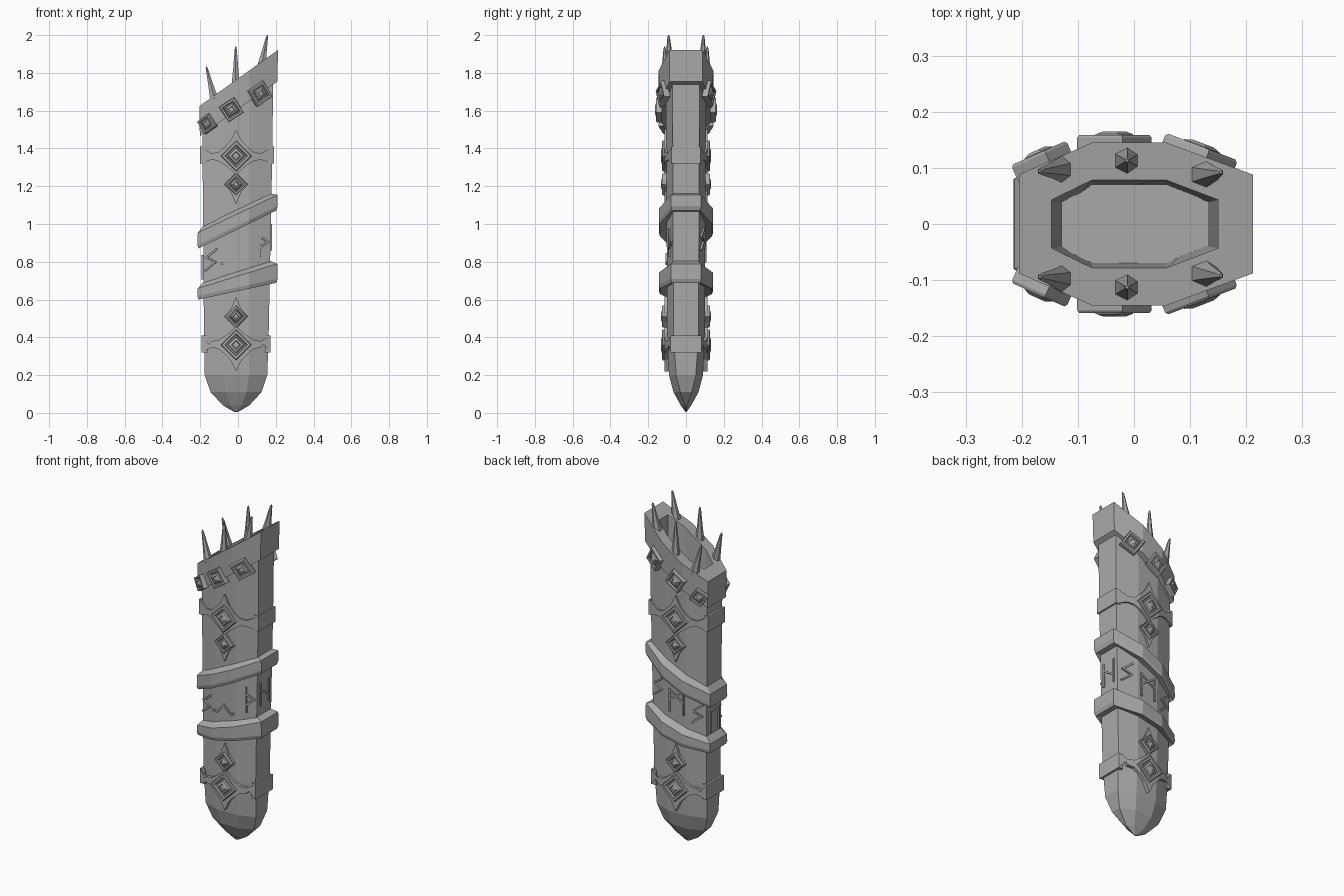
import bpy, bmesh
from math import radians
from mathutils import Matrix, Vector

cube = bpy.data.objects.get("Cube")
if cube:
    bpy.data.objects.remove(cube)

metal = bpy.data.materials.new("plain_grey")
metal.use_nodes = True
metal.diffuse_color = (0.4, 0.4, 0.4, 1)
metal.node_tree.nodes["Principled BSDF"].inputs["Base Color"].default_value = (0.4, 0.4, 0.4, 1)


def loft(name, rings, matrix=Matrix(), cap_start=True, cap_end=True):
    """Skin a row of equal point rings into one flat-shaded object."""
    bm = bmesh.new()
    rows = [[bm.verts.new(matrix @ Vector(p)) for p in ring] for ring in rings]
    n = len(rows[0])
    for a, b in zip(rows, rows[1:]):
        for i in range(n):
            j = (i + 1) % n
            bm.faces.new((a[i], a[j], b[j], b[i]))
    if cap_start:
        bm.faces.new(rows[0])
    if cap_end:
        bm.faces.new(rows[-1])
    bmesh.ops.recalc_face_normals(bm, faces=bm.faces)
    mesh = bpy.data.meshes.new(name)
    bm.to_mesh(mesh)
    bm.free()
    mesh.materials.append(metal)
    ob = bpy.data.objects.new(name, mesh)
    bpy.context.collection.objects.link(ob)
    return ob


def slant(left, right):
    """Height that rises across the width."""
    return lambda x: left + (right - left) * (x + 0.21) / 0.42


def section(xl, xr, side, front, z, xa=-0.075, xb=0.058):
    """Eight-sided cross-section; z is a number or a function of x."""
    pts = [(xl, -side), (xa, -front), (xb, -front), (xr, -side),
           (xr, side), (xb, front), (xa, front), (xl, side)]
    return [(x, y, z(x) if callable(z) else z) for x, y in pts]


def frame(x, y, z, yaw):
    """Local x along a wall, local y up, local z outward; yaw 0 faces front."""
    return (Matrix.Translation((x, y, z)) @ Matrix.Rotation(radians(yaw), 4, 'Z')
            @ Matrix.Rotation(radians(90), 4, 'X'))


# Sheath body with a rounded, pointed tip
loft("sheath_body", [
    section(-0.02, 0.0, 0.001, 0.003, 0.005, -0.013, -0.007),
    section(-0.08, 0.06, 0.006, 0.028, 0.04, -0.04, 0.02),
    section(-0.145, 0.125, 0.03, 0.066, 0.11, -0.065, 0.045),
    section(-0.176, 0.155, 0.052, 0.09, 0.2),
    section(-0.18, 0.162, 0.066, 0.1, 0.4),
    section(-0.188, 0.182, 0.07, 0.104, 1.4),
    section(-0.19, 0.187, 0.072, 0.108, slant(1.55, 1.85))], cap_end=False)

# Slanted mouth collar with the tapering hollow
top = slant(1.62, 1.92)
low = slant(1.46, 1.755)
loft("mouth_collar", [
    section(-0.18, 0.18, 0.065, 0.1, low),
    section(-0.202, 0.208, 0.086, 0.138, low),
    section(-0.205, 0.212, 0.088, 0.145, top),
    section(-0.147, 0.15, 0.043, 0.078, top),
    section(-0.11, 0.11, 0.035, 0.06, 0.3),
    section(-0.03, 0.025, 0.006, 0.01, 0.07, -0.02, 0.015)], cap_start=False)

# Two heavy slanted bands
for name, bl, br, tl, tr in (("lower_band", 0.6, 0.69, 0.68, 0.81),
                             ("upper_band", 0.87, 1.075, 0.975, 1.175)):
    loft(name, [
        section(-0.175, 0.165, 0.06, 0.09, slant(bl + 0.01, br + 0.01)),
        section(-0.208, 0.202, 0.076, 0.138, slant(bl, br)),
        section(-0.215, 0.21, 0.08, 0.144, slant(bl + 0.02, br + 0.02)),
        section(-0.213, 0.208, 0.08, 0.142, slant(tl - 0.02, tr - 0.02)),
        section(-0.175, 0.165, 0.06, 0.09, slant(tl + 0.01, tr + 0.01))])

# Spikes on the rim, in front and back pairs
for side, s in (("front", -1), ("back", 1)):
    for part, base, tip, r in (
            ("left", (0.125, 0.088, 1.84), (0.155, 0.092, 2.0), 0.026),
            ("middle", (-0.012, 0.113, 1.74), (-0.012, 0.113, 1.94), 0.025),
            ("right", (-0.125, 0.098, 1.66), (-0.168, 0.094, 1.835), 0.026)):
        a, b = Vector(base), Vector(tip)
        rings = []
        for t, k in ((0, 1), (0.45, 0.6), (0.93, 0.26), (1, 0.1)):
            c = a.lerp(b, t)
            rings.append([Vector((c.x, s * c.y, c.z))
                          + Matrix.Rotation(radians(60 * i + 30), 3, 'Z') @ Vector((r * k, 0, 0))
                          for i in range(6)])
        loft(f"{side}_{part}_spike", rings)


def gem(name, matrix, r, tilt=0):
    """Diamond frame with a recess around a stepped stone."""
    spin = Matrix.Rotation(radians(tilt), 4, 'Z')
    steps = ((1, -0.015), (1, 0.012), (0.93, 0.017), (0.74, 0.017), (0.66, 0.006),
             (0.56, 0.006), (0.5, 0.018), (0.3, 0.023), (0.24, 0.019), (0.1, 0.021))
    rings = [[(0, -r * k, h), (r * k, 0, h), (0, r * k, h), (-r * k, 0, h)] for k, h in steps]
    loft(name, rings, matrix @ spin)


def wall(x):
    """Depth of the sheath wall at x."""
    edge = max(-0.072 - x, x - 0.056, 0)
    return 0.102 - 0.28 * edge


def strip(name, columns, s):
    """Plate that follows the wall; columns are (x, top, bottom)."""
    loft(name, [[(x, s * (wall(x) + 0.012), hi), (x, s * (wall(x) + 0.012), lo),
                 (x, s * (wall(x) - 0.015), lo), (x, s * (wall(x) - 0.015), hi)]
                for x, hi, lo in columns])


# Star ornaments with straps around the sheath, and collar gems
STAR = [(0, 0.14, -0.1), (0.03, 0.08, -0.07), (0.064, 0.045, -0.045),
        (0.095, 0.02, -0.025), (0.13, 0.014, -0.02)]
SMALL = [(-0.062, 0.003, -0.003), (-0.028, 0.035, -0.04), (0, 0.07, -0.105),
         (0.028, 0.035, -0.04), (0.062, 0.003, -0.003)]
CX = -0.01
for level, zc, f, xl, xr in (("upper", 1.36, 1, -0.2, 0.19), ("lower", 0.36, -1, -0.192, 0.172)):
    for side, s, yaw in (("front", -1, 0), ("back", 1, 180)):
        cols = [(CX - d, zc + f * a, zc + f * b) for d, a, b in reversed(STAR)]
        cols += [(CX + d, zc + f * a, zc + f * b) for d, a, b in STAR[1:]]
        ends = [(x, zc + 0.05, zc - 0.04) for x in (xl, xr)]
        strip(f"{level}_{side}_star", ends[:1] + cols + ends[1:], s)
        zs = zc - f * 0.15
        strip(f"{level}_{side}_small_star",
              [(CX + d, zs + f * a, zs + f * b) for d, a, b in SMALL], s)
        gem(f"{level}_{side}_large_gem", frame(CX, s * 0.11, zc, yaw), 0.082)
        gem(f"{level}_{side}_small_gem", frame(CX, s * 0.11, zs, yaw), 0.058)
    for side, x, d in (("right", xl, 0.03), ("left", xr, -0.03)):
        loft(f"{level}_{side}_strap", [
            [(x, -0.078, z), (x, 0.078, z), (x + d, 0.078, z), (x + d, -0.078, z)]
            for z in (zc - 0.04, zc + 0.05)])

for x, y, z, yaw, r in ((0.115, 0.122, 1.69, 21, 0.07), (-0.035, 0.142, 1.605, 0, 0.068),
                        (-0.163, 0.111, 1.53, -24, 0.055)):
    gem("front_collar_gem", frame(x, -y, z, yaw), r, -12)
    gem("back_collar_gem", frame(x, y, z, 180 - yaw), r, 12)


def mark(name, matrix, path):
    """Raised angular carving made of thin straight strokes."""
    for p, q in zip(path, path[1:]):
        a, b = Vector(p + (0,)), Vector(q + (0,))
        along = (b - a).normalized() * 0.005
        across = Vector((-along.y, along.x, 0))
        corners = [a - along - across, b + along - across, b + along + across, a - along + across]
        loft(name, [[c + Vector((0, 0, h)) for c in corners] for h in (-0.006, 0.007)], matrix)


# Carvings between the two bands
ZIG = [(0.03, 0.055), (-0.025, 0.012), (0.025, -0.012), (-0.03, -0.055)]
MARKS = (
    ("front_right_carving", frame(-0.145, -0.083, 0.81, -14), [ZIG]),
    ("front_middle_carving", frame(-0.02, -0.102, 0.82, 0),
     [[(-0.065, -0.03), (-0.045, -0.03), (0.0, 0.02), (0.045, -0.025), (0.06, -0.02)]]),
    ("front_left_carving", frame(0.13, -0.083, 0.9, 14),
     [[(-0.015, -0.07), (-0.015, 0.07)], [(-0.015, 0.035), (0.03, 0.005), (-0.015, -0.03)]]),
    ("left_side_carving", frame(0.172, 0, 0.93, 90),
     [[(-0.04, -0.065), (-0.04, 0.065)], [(0.04, -0.065), (0.04, 0.065)],
      [(-0.04, 0.025), (0.04, -0.025)]]),
    ("back_left_carving", frame(0.12, 0.086, 0.92, 166), [ZIG]),
    ("back_middle_carving", frame(-0.01, 0.102, 0.87, 180),
     [[(-0.045, -0.07), (-0.045, 0.06), (0.045, 0.0), (0.045, 0.06)],
      [(0.045, 0.06), (-0.045, 0.0)], [(0.045, 0.0), (0.045, -0.07)]]),
    ("back_right_carving", frame(-0.135, 0.085, 0.82, 194), [ZIG]),
    ("right_side_carving", frame(-0.185, 0, 0.77, -90),
     [[(-0.04, -0.06), (-0.04, 0.06), (0.04, 0.06), (0.04, -0.06)]]),
)
for name, matrix, paths in MARKS:
    for path in paths:
        mark(name, matrix, path)
